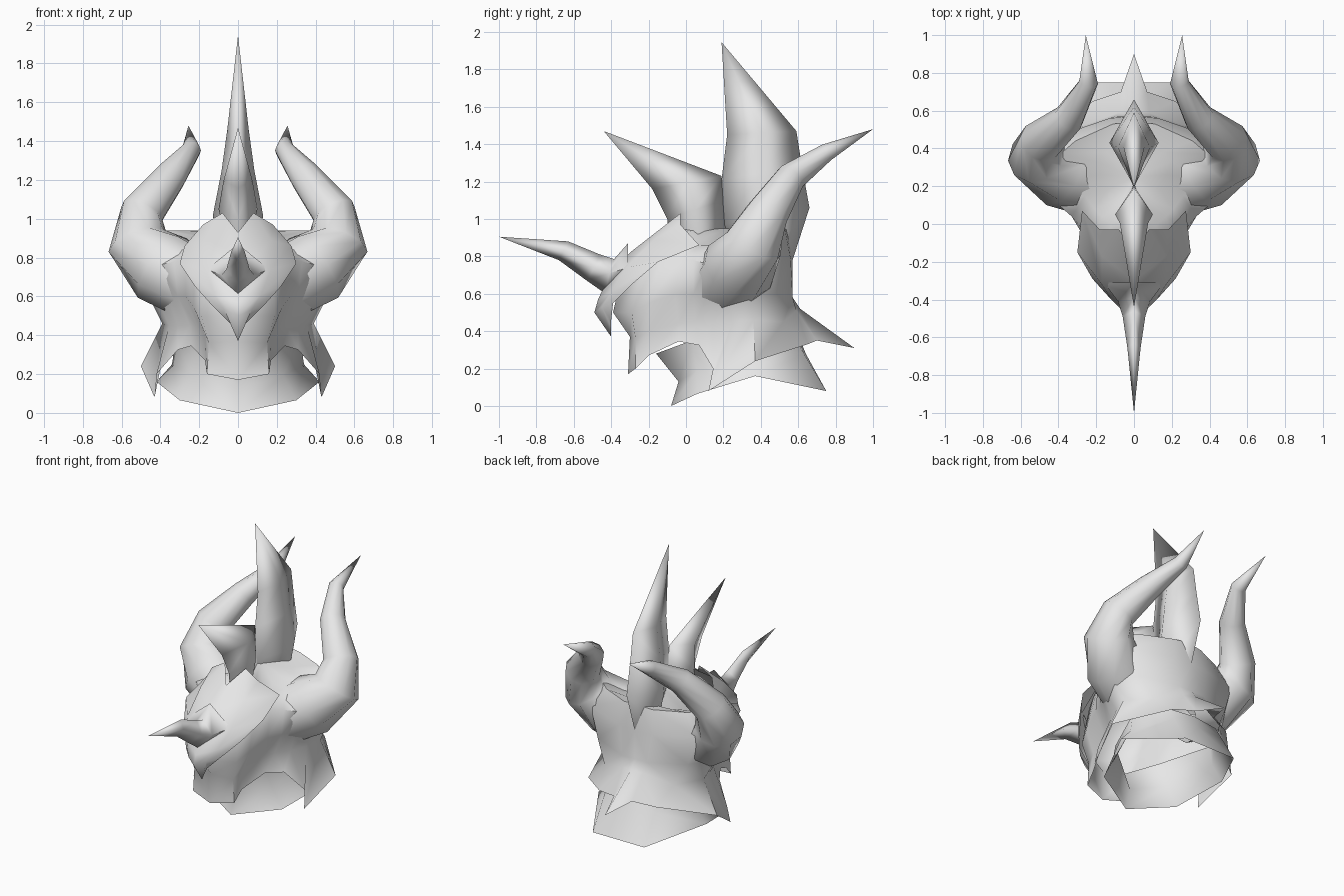
import bpy, bmesh, math
from mathutils import Vector

steel = bpy.data.materials.new("pale grey metal")
steel.diffuse_color = (0.8, 0.8, 0.8, 1)


def loft(name, rows, closed=False, angle=50):
    """Skin rows of points on the right half, then mirror across x = 0."""
    bm = bmesh.new()
    grid = [[bm.verts.new(p) for p in row] for row in rows]
    n = len(rows[0])
    for a, b in zip(grid, grid[1:]):
        for i in range(n if closed else n - 1):
            j = (i + 1) % n
            bm.faces.new((a[i], a[j], b[j], b[i]))
    bmesh.ops.remove_doubles(bm, verts=bm.verts, dist=0.0005)
    bmesh.ops.recalc_face_normals(bm, faces=bm.faces)
    # open half shells: make the normals face away from the middle
    if not closed:
        c = Vector((0, sum(v.co.y for v in bm.verts) / len(bm.verts),
                    sum(v.co.z for v in bm.verts) / len(bm.verts)))
        if name == "visor_mask":
            c = Vector((0, 0.2, 0.6))
        if sum(f.normal.dot(f.calc_center_median() - c) * f.calc_area() for f in bm.faces) < 0:
            bmesh.ops.reverse_faces(bm, faces=bm.faces)
    me = bpy.data.meshes.new(name)
    bm.to_mesh(me)
    bm.free()
    me.materials.append(steel)
    ob = bpy.data.objects.new(name, me)
    bpy.context.collection.objects.link(ob)
    bpy.ops.object.select_all(action='DESELECT')
    ob.select_set(True)
    bpy.context.view_layer.objects.active = ob
    bpy.ops.object.shade_smooth_by_angle(angle=math.radians(angle))
    mirror = ob.modifiers.new("mirror", 'MIRROR')
    mirror.use_clip = True
    return ob


def blade(name, sections, tip):
    """Diamond-section spike: sections are (front y, z, back y, z, half width)."""
    rows = [[(0, y0, z0), (w, (y0 + y1) / 2, (z0 + z1) / 2), (0, y1, z1)]
            for y0, z0, y1, z1, w in sections]
    return loft(name, rows + [[tip] * 3], angle=60)


def horn(name, path, sides=10):
    """Tapered tube along (x, y, z, radius) stations ending in a point."""
    pts = [Vector(p[:3]) for p in path]
    rows = []
    for i, p in enumerate(pts):
        d = (pts[min(i + 1, len(pts) - 1)] - pts[max(i - 1, 0)]).normalized()
        u = d.cross(Vector((-0.6, 0.5, -0.6))).normalized()
        v = d.cross(u)
        ring = [2 * math.pi * k / sides for k in range(sides)]
        rows.append([p + path[i][3] * (u * math.cos(t) + v * math.sin(t)) for t in ring])
    return loft(name, rows, closed=True, angle=70)


# helmet shell: bottom edge with jaw, cheek spike and neck spike, up to the crown
lower_edge = [(0, -.31, .17), (.16, -.27, .2), (.17, -.2, .27), (.24, -.04, .345), (.31, .07, .325),
              (.42, .145, .2), (.43, .12, .08), (.5, .37, .24), (.22, .65, .33), (.07, .7, .35),
              (0, .9, .31)]
jaw = [(0, -.3, .37), (.15, -.27, .36), (.17, -.2, .4), (.21, -.04, .44), (.25, .05, .45),
       (.31, .14, .45), (.355, .25, .45), (.39, .36, .46), (.27, .52, .45), (.08, .59, .51),
       (0, .61, .52)]
cheek = [(0, -.39, .5), (.19, -.29, .5), (.23, -.2, .55), (.27, -.06, .6), (.31, .04, .6),
         (.36, .12, .6), (.42, .2, .6), (.46, .33, .6), (.35, .48, .6), (.1, .57, .58),
         (0, .57, .58)]
brow = [(0, -.34, .72), (.18, -.23, .74), (.22, -.14, .77), (.27, -.03, .79), (.33, .04, .78),
        (.41, .11, .76), (.48, .19, .76), (.53, .33, .78), (.42, .46, .8), (.13, .56, .78),
        (0, .57, .78)]
crown = [(0, -.1, .92), (.08, -.05, .94), (.12, 0, .93), (.17, .04, .88), (.21, .08, .86),
         (.26, .15, .86), (.32, .25, .88), (.39, .37, .94), (.31, .44, .94), (.11, .53, .94),
         (0, .54, .95)]
ridge = [(0, .0, .95), (.03, .02, .95), (.05, .05, .94), (.08, .08, .9), (.11, .12, .87),
         (.14, .18, .87), (.17, .26, .88), (.2, .33, .89), (.15, .38, .9), (.07, .45, .93),
         (0, .48, .95)]
loft("helmet_shell", [lower_edge, jaw, cheek, brow, crown, ridge, [(0, .25, .95)] * 11], angle=60)

# flared neck collar
loft("neck_collar", [
    [(0, -.08, 0), (.3, .06, .065), (.42, .37, .16), (.2, .75, .08), (0, .75, .08)],
    [(0, -.04, .13), (.23, .06, .19), (.34, .37, .25), (.2, .63, .28), (0, .64, .28)],
    [(0, -.16, .28), (.18, .03, .35), (.32, .37, .38), (.2, .57, .38), (0, .6, .38)]], angle=70)

# visor mask, from the beak up to the two top points
loft("visor_mask", [
    [(0, -.4, .37), (.02, -.4, .42), (.04, -.4, .46)],
    [(0, -.49, .5), (.07, -.45, .53), (.13, -.39, .55)],
    [(0, -.47, .57), (.12, -.4, .61), (.22, -.29, .65)],
    [(0, -.41, .7), (.17, -.32, .74), (.3, -.15, .77)],
    [(0, -.3, .82), (.17, -.17, .89), (.275, .07, .86)],
    [(0, -.13, .93), (.08, -.03, 1.03), (.18, -.03, .97)]], angle=60)

# nose horn with a flared base
loft("nose_horn", [
    [(0, -.31, .87), (.16, -.31, .74), (0, -.35, .58)],
    [(0, -.385, .785), (.085, -.41, .71), (0, -.43, .6)],
    [(0, -.46, .81), (.06, -.49, .74), (0, -.53, .67)],
    [(0, -.63, .88), (.035, -.655, .83), (0, -.68, .78)],
    [(0, -1.0, .905)] * 3], angle=80)

# two blades along the middle of the head
blade("front_crest", [(-.09, .85, .22, .9, .06), (-.1, 1.0, .2, 1.1, .1),
                      (-.18, 1.16, .19, 1.23, .075)], (0, -.44, 1.47))
blade("rear_crest", [(.3, .8, .57, .78, .08), (.2, .97, .66, 1.06, .13),
                     (.19, 1.21, .62, 1.28, .085), (.22, 1.45, .59, 1.47, .055)], (0, .19, 1.945))

# curved side horns
horn("side_horn", [(.2, .22, .64, .19), (.39, .285, .745, .2), (.515, .365, .87, .16),
                   (.495, .435, 1.03, .115), (.345, .56, 1.22, .083), (.24, .75, 1.355, .05),
                   (.255, 1.0, 1.48, 0)])
